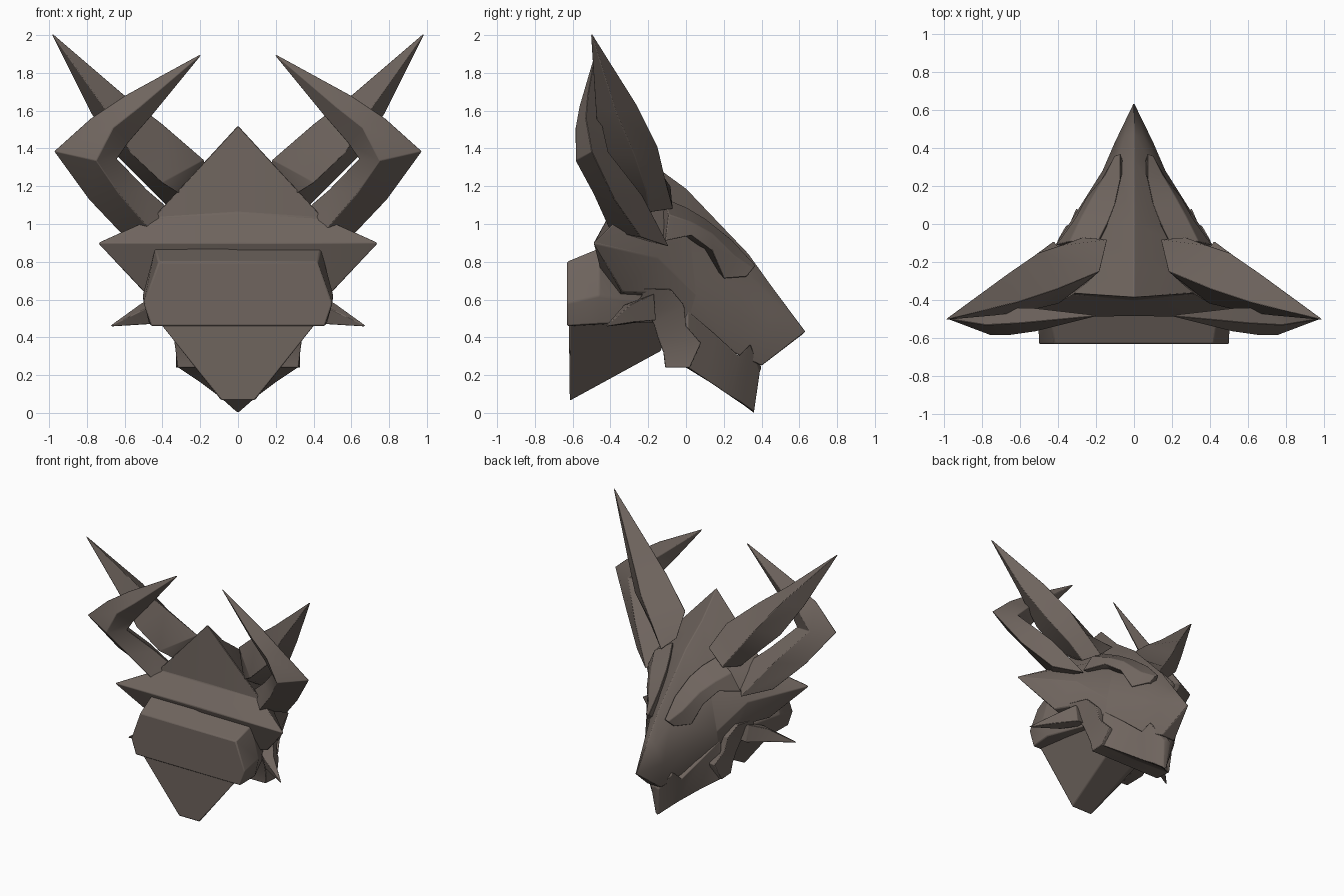
import bpy, bmesh, math

mat = bpy.data.materials.new("dark_brown_stone")
mat.diffuse_color = (0.16, 0.13, 0.113, 1)


def finish(name, bm, bevel):
    bmesh.ops.remove_doubles(bm, verts=bm.verts, dist=0.0005)
    bmesh.ops.recalc_face_normals(bm, faces=bm.faces)
    me = bpy.data.meshes.new(name)
    bm.to_mesh(me)
    bm.free()
    me.materials.append(mat)
    ob = bpy.data.objects.new(name, me)
    bpy.context.collection.objects.link(ob)
    mod = ob.modifiers.new("soft_edges", 'BEVEL')
    mod.width, mod.segments = bevel, 2
    mod.limit_method, mod.angle_limit = 'ANGLE', math.radians(30)
    bpy.ops.object.select_all(action='DESELECT')
    ob.select_set(True)
    bpy.context.view_layer.objects.active = ob
    bpy.ops.object.shade_smooth_by_angle(angle=math.radians(35))
    return ob


def loft(name, rings, caps=(True, True), bevel=0.008):
    """Skin a series of closed rings."""
    bm = bmesh.new()
    vs = [[bm.verts.new(p) for p in r] for r in rings]
    n = len(rings[0])
    for a, b in zip(vs, vs[1:]):
        for i in range(n):
            j = (i + 1) % n
            bm.faces.new((a[i], a[j], b[j], b[i]))
    if caps[0]:
        bm.faces.new(vs[0])
    if caps[1]:
        bm.faces.new(vs[-1])
    return finish(name, bm, bevel)


def flip(ring):
    return [(-x, y, z) for x, y, z in ring]


def center_part(name, halves, **kw):
    """Half rings run from top centre to bottom centre and are mirrored."""
    loft(name, [h + flip(h[1:-1])[::-1] for h in halves], **kw)


def pair(name, rings, **kw):
    loft(name + "_right", rings, **kw)
    loft(name + "_left", [flip(r) for r in rings], **kw)


# skull: from snout tip back to crest and cheek spikes, closed by a flared rear
c1, c2, b = (0, -.40, 1.06), (0, -.485, .9), (0, -.4, .55)
center_part("skull", [
    [(0, .635, .43)] * 5,
    [(0, .47, .65), (.05, .46, .60), (.10, .43, .46), (.06, .40, .25), (0, .40, .25)],
    [(0, .33, .845), (.09, .32, .74), (.165, .28, .53), (.13, .27, .31), (0, .28, .31)],
    [(0, .0, 1.19), (.22, .02, .95), (.31, .05, .63), (.29, .0, .45), (0, .0, .45)],
    [(0, -.2, 1.335), (.33, -.15, 1.02), (.44, -.15, .82), (.39, -.12, .63), (0, -.12, .55)],
    [(0, -.385, 1.525), (.455, -.355, 1.03), (.745, -.49, .9), (.5, -.34, .64), b],
    [c1, c1, c2, b, b],
], caps=(False, False), bevel=0.006)

# lower jaw with hooked chin and a raised front tooth
center_part("lower_jaw", [
    [(0, .40, .24), (.03, .39, .22), (.015, .36, .012), (0, .36, .0)],
    [(0, .34, .33), (.13, .34, .365), (.06, .30, .05), (0, .30, .045)],
    [(0, .27, .30), (.16, .28, .30), (.10, .24, .085), (0, .25, .08)],
    [(0, .15, .41), (.235, .15, .42), (.20, .13, .16), (0, .13, .16)],
    [(0, .0, .45), (.305, .01, .54), (.32, .01, .24), (0, .0, .24)],
    [(0, -.12, .45), (.28, -.12, .5), (.31, -.11, .24), (0, -.11, .24)],
], bevel=0.005)

# jaw hinge plates curving up behind the mouth
pair("jaw_hinge", [
    [(.33, .02, .24), (.32, -.11, .24), (.1, -.11, .24), (.1, .02, .24)],
    [(.305, .08, .37), (.33, -.12, .32), (.1, -.12, .33), (.1, .05, .37)],
    [(.34, .0, .46), (.34, -.15, .40), (.1, -.15, .40), (.1, .0, .46)],
    [(.36, -.01, .57), (.36, -.17, .47), (.1, -.17, .47), (.1, -.02, .55)],
    [(.40, -.08, .655), (.39, -.20, .53), (.1, -.20, .53), (.1, -.08, .62)],
    [(.45, -.22, .66), (.41, -.27, .55), (.1, -.27, .55), (.1, -.2, .62)],
], bevel=0.005)

# small side spikes
pair("side_spike", [
    [(.30, -.16, .50), (.42, -.16, .49), (.43, -.17, .63), (.30, -.20, .62)],
    [(.46, -.31, .47), (.54, -.28, .48), (.52, -.29, .575), (.45, -.33, .57)],
    [(.685, -.43, .456)] * 4,
], caps=(True, False), bevel=0.004)

# raised brow plates
pair("brow_plate", [
    [(.07, .37, .78), (.10, .36, .77), (.12, .32, .72), (.05, .30, .73)],
    [(.07, .24, .92), (.15, .26, .83), (.19, .20, .71), (.08, .18, .78)],
    [(.10, .10, 1.03), (.22, .14, .95), (.25, .14, .86), (.12, .05, .88)],
    [(.14, .0, 1.09), (.28, .03, 1.01), (.31, .03, .94), (.15, -.05, .93)],
    [(.20, -.12, 1.14), (.34, -.09, 1.05), (.41, -.11, .91), (.20, -.15, .95)],
], bevel=0.005)

# straight upper horns
pair("straight_horn", [
    [(.27, -.07, 1.08), (.34, -.2, 1.06), (.30, -.36, 1.16), (.14, -.08, 1.20)],
    [(.38, -.11, 1.24), (.46, -.21, 1.18), (.40, -.42, 1.22), (.18, -.25, 1.34)],
    [(.50, -.15, 1.41), (.64, -.27, 1.36), (.57, -.46, 1.38), (.40, -.34, 1.53)],
    [(.66, -.26, 1.63), (.78, -.37, 1.59), (.72, -.48, 1.63), (.61, -.41, 1.69)],
    [(.995, -.505, 2.02)] * 4,
], caps=(True, False), bevel=0.004)

# bent lower horns: out to the elbow, then back in to the tip
pair("bent_horn", [
    [(.42, -.09, .88), (.60, -.24, .93), (.46, -.40, .96), (.27, -.28, 1.0)],
    [(.61, -.23, 1.15), (.79, -.38, 1.13), (.63, -.49, 1.16), (.48, -.36, 1.18)],
    [(.80, -.41, 1.38), (.975, -.50, 1.385), (.75, -.585, 1.335), (.64, -.48, 1.345)],
    [(.67, -.44, 1.51), (.78, -.53, 1.56), (.66, -.585, 1.51), (.58, -.49, 1.43)],
    [(.53, -.44, 1.62), (.60, -.52, 1.68), (.52, -.565, 1.62), (.45, -.49, 1.58)],
    [(.18, -.48, 1.91)] * 4,
], caps=(True, False), bevel=0.004)

# neck: faceted block and the tapered throat below it
center_part("neck_block", [
    [(0, -.63, .80), (.42, -.63, .80), (.50, -.63, .58), (.46, -.63, .46), (0, -.63, .46)],
    [(0, -.46, .87), (.44, -.46, .87), (.505, -.46, .62), (.47, -.46, .47), (0, -.46, .46)],
    [(0, -.16, .66), (.30, -.16, .66), (.36, -.16, .58), (.34, -.16, .48), (0, -.16, .48)],
])
center_part("throat", [
    [(0, -.62, .47), (.41, -.62, .47), (.09, -.615, .065), (0, -.615, .065)],
    [(0, -.13, .50), (.30, -.13, .50), (.13, -.13, .33), (0, -.13, .33)],
])
